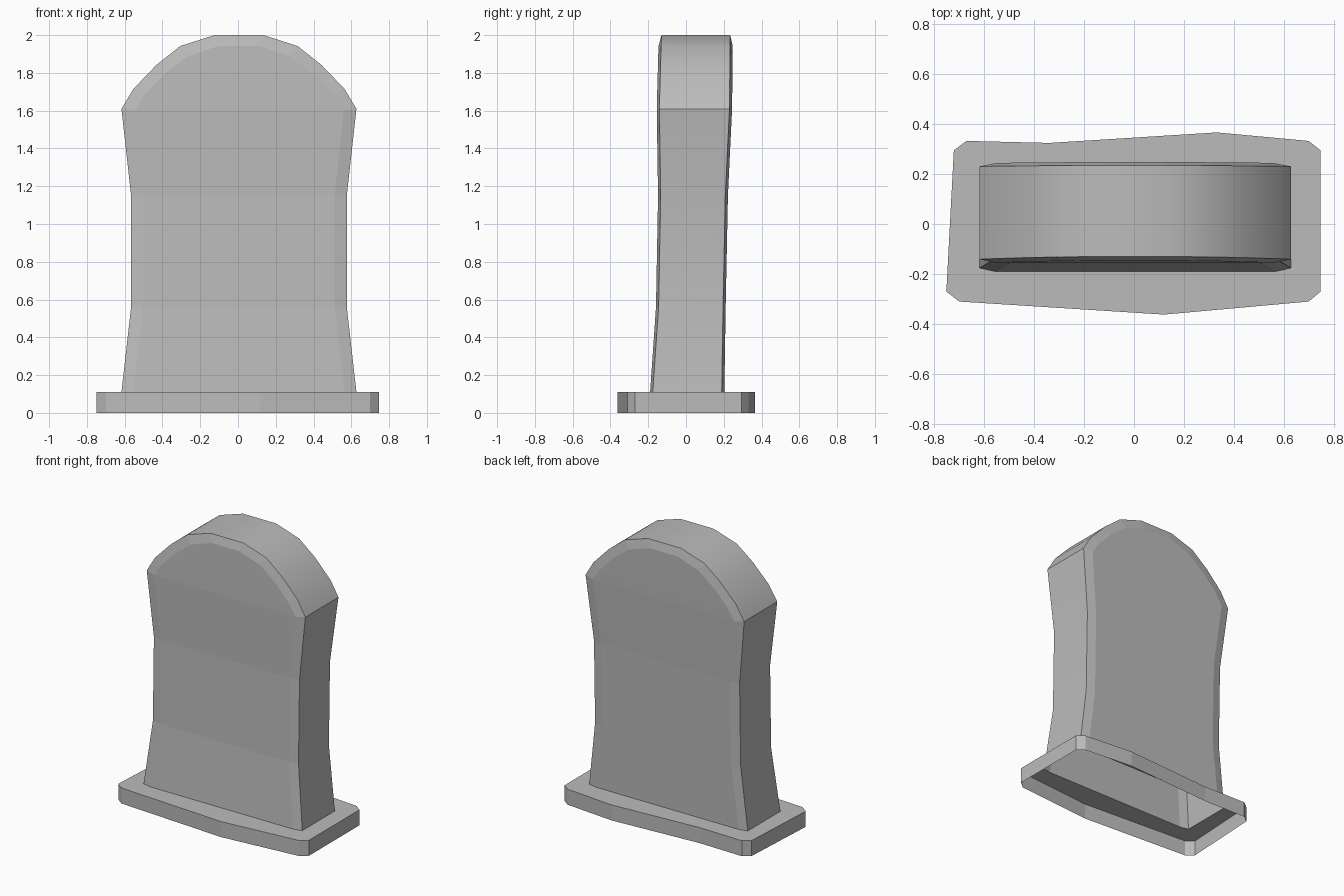
import bpy, bmesh, math

cube = bpy.data.objects.get("Cube")
if cube:
    bpy.data.objects.remove(cube)

stone = bpy.data.materials.new("grey stone")
stone.use_nodes = True
GREY = (0.5, 0.5, 0.5, 1)
stone.diffuse_color = GREY
stone.node_tree.nodes["Principled BSDF"].inputs["Base Color"].default_value = GREY

BASE_TOP = 0.11
CENTRE = 0.005      # the slab sits slightly off centre
BEVEL_DEPTH = 0.014

# Half outline of the slab: rim half width, rim z, face half width, face z
OUTLINE = [(.622, BASE_TOP, .56, BASE_TOP), (.571, .56, .507, .56),
           (.571, 1.15, .507, 1.15), (.622, 1.61, .555, 1.60),
           (.559, 1.715, .502, 1.682), (.437, 1.842, .393, 1.795),
           (.311, 1.942, .272, 1.888), (.13, 2.0, .11, 1.942)]
# Height, front y and back y of the two bowed faces
BOW = [(.11, -.19, .203), (.56, -.159, .21), (1.15, -.148, .222),
       (1.61, -.155, .244), (2.0, -.144, .248)]


def bow_y(z, side):
    """y of the front (side 1) or back (side 2) face at height z."""
    for a, b in zip(BOW, BOW[1:]):
        if z <= b[0]:
            t = (z - a[0]) / (b[0] - a[0])
            return a[side] + t * (b[side] - a[side])
    return BOW[-1][side]


def finish(bm, name):
    bmesh.ops.recalc_face_normals(bm, faces=bm.faces)
    mesh = bpy.data.meshes.new(name)
    bm.to_mesh(mesh)
    bm.free()
    obj = bpy.data.objects.new(name, mesh)
    bpy.context.collection.objects.link(obj)
    mesh.materials.append(stone)
    bpy.ops.object.select_all(action='DESELECT')
    obj.select_set(True)
    bpy.context.view_layer.objects.active = obj
    return obj


def slab_row(bm, row):
    """One level of the slab, a ring of eight points open at top and bottom."""
    rim, rim_z, face, face_z = row
    fy, by = bow_y(rim_z, 1) + BEVEL_DEPTH, bow_y(rim_z, 2) - BEVEL_DEPTH
    ff, bf = bow_y(face_z, 1), bow_y(face_z, 2)
    ring = [(-rim, fy, rim_z), (-face, ff, face_z), (face, ff, face_z), (rim, fy, rim_z),
            (rim, by, rim_z), (face, bf, face_z), (-face, bf, face_z), (-rim, by, rim_z)]
    return [bm.verts.new((x + CENTRE, y, z)) for x, y, z in ring]


# Upright slab with bevelled front and back, hollow and open underneath
bm = bmesh.new()
rows = [slab_row(bm, row) for row in OUTLINE]
for low, high in zip(rows, rows[1:]):
    for i in range(8):
        j = (i + 1) % 8
        f = bm.faces.new((low[i], low[j], high[j], high[i]))
        f.smooth = i in (3, 7)
top = rows[-1]
bm.faces.new((top[0], top[3], top[4], top[7])).smooth = True
bm.faces.new((top[0], top[1], top[2], top[3]))
bm.faces.new((top[4], top[5], top[6], top[7]))
foot = [v.co.copy() for v in rows[0]]
slab = finish(bm, "headstone_slab")
# Only the outer edge band is smooth; the faces and bevels stay flat
flat = [not p.use_smooth for p in slab.data.polygons]
bpy.ops.object.shade_smooth_by_angle(angle=math.radians(30))
for p, is_flat in zip(slab.data.polygons, flat):
    p.use_smooth = not is_flat

# Irregular plinth: outer skirt plus a top with a hole under the slab
PLINTH = [(-.72, .294), (-.67, .332), (-.338, .324), (.33, .366), (.698, .332),
          (.746, .294), (.746, -.27), (.698, -.31), (.12, -.362), (-.698, -.31),
          (-.75, -.27)]
bm = bmesh.new()
lower = [bm.verts.new((x, y, 0)) for x, y in PLINTH]
upper = [bm.verts.new((x, y, BASE_TOP)) for x, y in PLINTH]
hole = [bm.verts.new(co) for co in foot]
n = len(PLINTH)
for i in range(n):
    j = (i + 1) % n
    bm.faces.new((lower[i], lower[j], upper[j], upper[i]))
edges = [bm.edges.get((upper[i], upper[(i + 1) % n])) for i in range(n)]
edges += [bm.edges.new((hole[i], hole[(i + 1) % 8])) for i in range(8)]
bmesh.ops.triangle_fill(bm, edges=edges, use_beauty=True, normal=(0, 0, 1))
finish(bm, "plinth")
